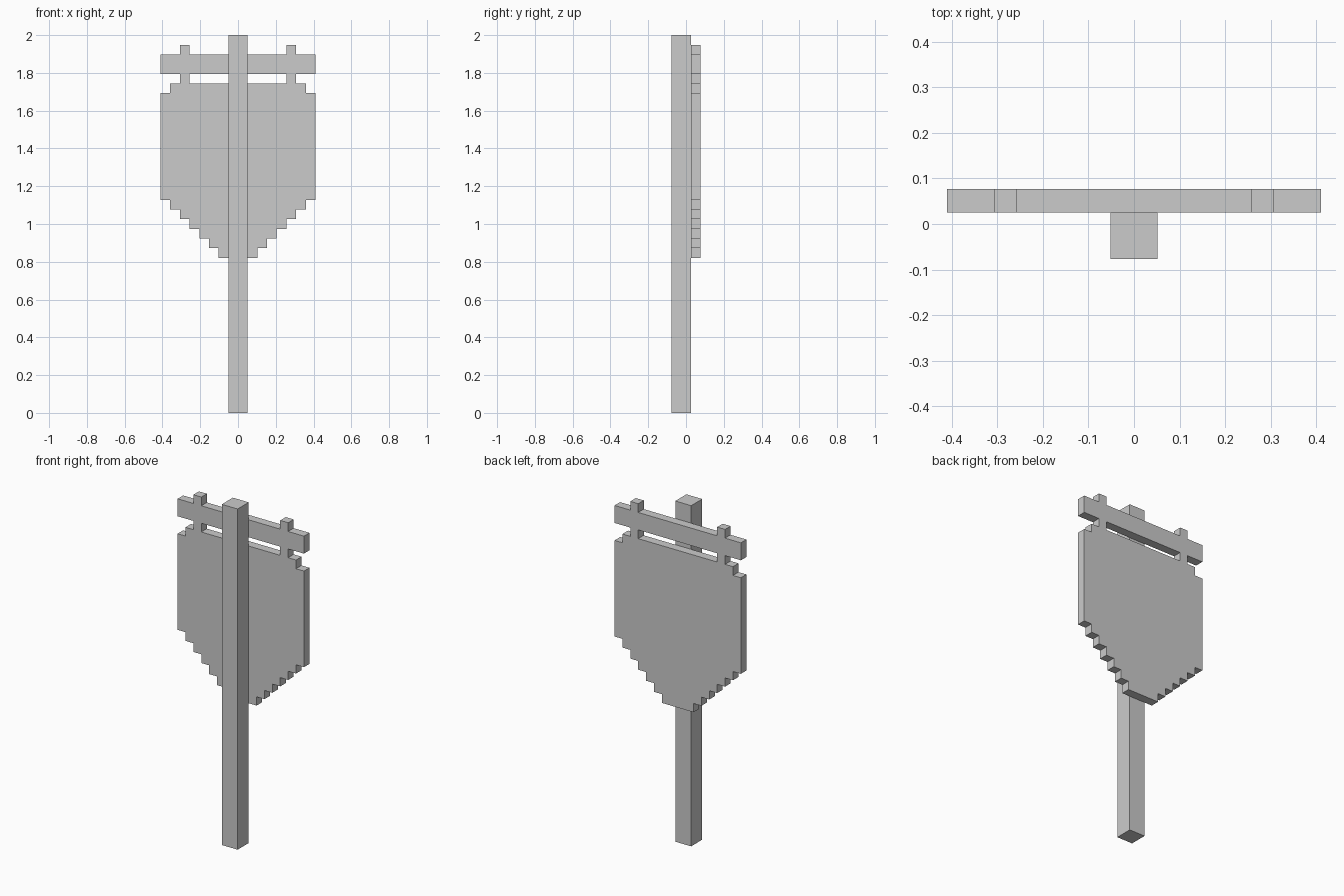
import bpy, bmesh

if "Cube" in bpy.data.objects:
    bpy.data.objects.remove(bpy.data.objects["Cube"])

U = 2 / 39  # the model sits on a grid of 39 units in height


def extrude_profile(name, points, y0, y1):
    """Extrude a closed (x, z) outline, in grid units, from y0 to y1."""
    bm = bmesh.new()
    face = bm.faces.new([bm.verts.new((x * U, y0 * U, z * U)) for x, z in points])
    new = bmesh.ops.extrude_face_region(bm, geom=[face])["geom"]
    verts = [v for v in new if isinstance(v, bmesh.types.BMVert)]
    bmesh.ops.translate(bm, verts=verts, vec=(0, (y1 - y0) * U, 0))
    bmesh.ops.recalc_face_normals(bm, faces=bm.faces)
    mesh = bpy.data.meshes.new(name)
    bm.to_mesh(mesh)
    bm.free()
    obj = bpy.data.objects.new(name, mesh)
    bpy.context.collection.objects.link(obj)
    return obj


def box(name, x0, x1, z0, z1, y0=0.5, y1=1.5):
    return extrude_profile(name, [(x0, z0), (x1, z0), (x1, z1), (x0, z1)], y0, y1)


# Square post at the front
box("post", -1, 1, 0, 39, -1.5, 0.5)

# Crossbar behind the post
box("crossbar", -8, 8, 35, 37)

# Hanger pegs: link below the bar and tip above it
for side, x in (("left", -6), ("right", 5)):
    box(f"hanger_link_{side}", x, x + 1, 34, 35)
    box(f"hanger_tip_{side}", x, x + 1, 37, 38)

# Shield-shaped board with stepped lower edges and notched top corners
right = []
for i in range(6):
    right += [(2 + i, 16 + i), (2 + i, 17 + i)]
right += [(8, 22), (8, 33), (7, 33), (7, 34)]
left = [(-x, z) for x, z in reversed(right)]
extrude_profile("sign_board", right + left, 0.5, 1.5)
